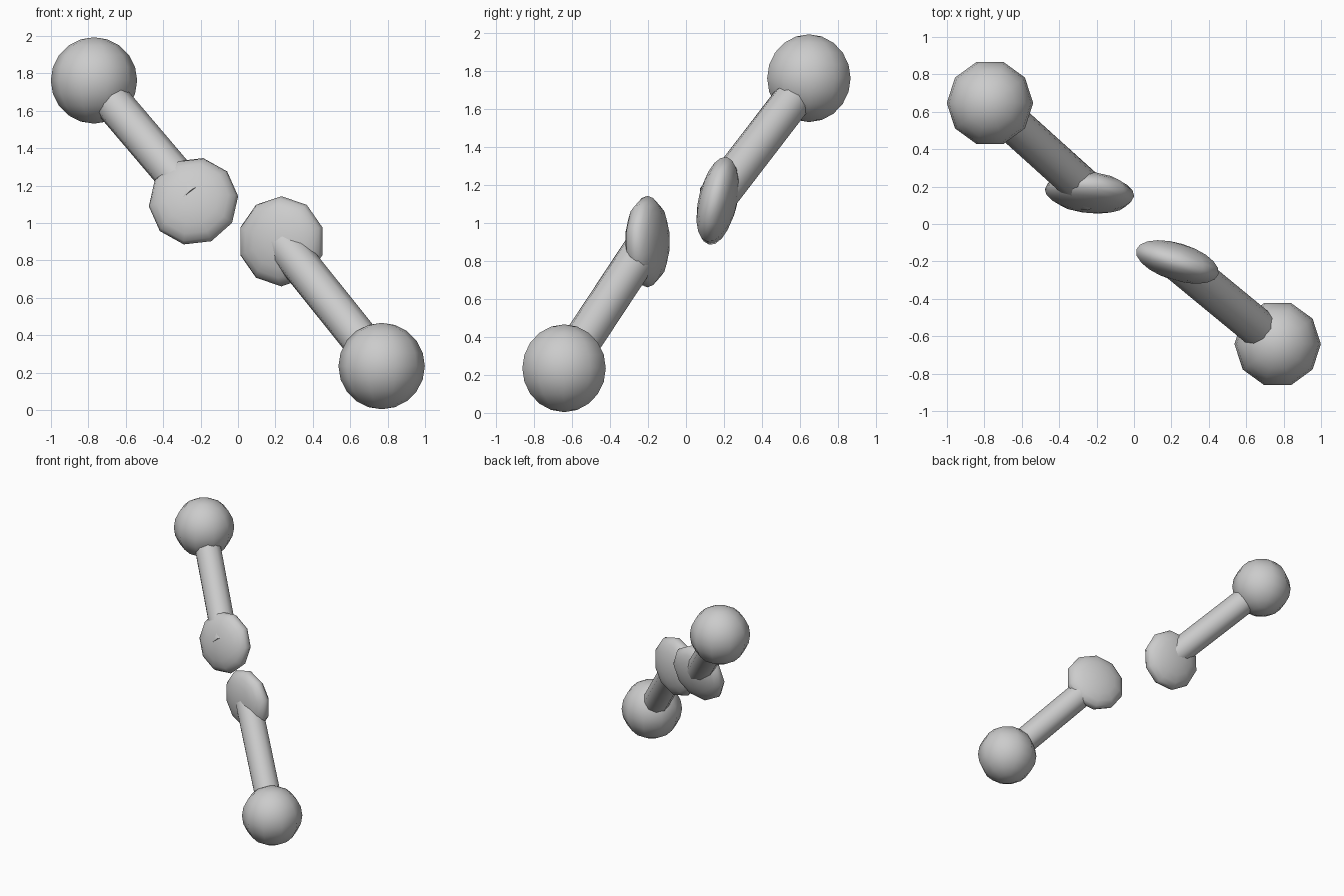
import bpy, bmesh
from math import atan2, radians
from mathutils import Vector, Matrix

if "Cube" in bpy.data.objects:
    bpy.data.objects.remove(bpy.data.objects["Cube"])

SIDES = 10


def finish(bm, name, matrix):
    bm.transform(matrix)
    mesh = bpy.data.meshes.new(name)
    bm.to_mesh(mesh)
    bm.free()
    mesh.shade_smooth()
    mesh.set_sharp_from_angle(angle=radians(60))
    obj = bpy.data.objects.new(name, mesh)
    bpy.context.collection.objects.link(obj)
    return obj


def frame(center, normal, toward):
    """Local z along normal, local x as near as possible to toward."""
    n = Vector(normal).normalized()
    u = Vector(toward)
    u = (u - n * u.dot(n)).normalized()
    m = Matrix((u, n.cross(u), n)).transposed().to_4x4()
    return Matrix.Translation(center) @ m


def ellipsoid(name, center, radius, half_height, normal=(0, 0, 1), toward=(1, 0, 0)):
    bm = bmesh.new()
    bmesh.ops.create_uvsphere(bm, u_segments=SIDES, v_segments=10, radius=1)
    # turn so that a widest corner lies on local x
    v = max(bm.verts, key=lambda v: v.co.xy.length).co
    turn = Matrix.Rotation(-atan2(v.y, v.x), 4, 'Z')
    scale = Matrix.Diagonal((radius, radius, half_height, 1))
    return finish(bm, name, frame(center, normal, toward) @ scale @ turn)


def rod(name, start, end, radius):
    start, end = Vector(start), Vector(end)
    bm = bmesh.new()
    bmesh.ops.create_cone(bm, cap_ends=True, segments=SIDES, radius1=radius,
                          radius2=radius, depth=(end - start).length)
    return finish(bm, name, frame((start + end) / 2, end - start, (1, 0, 0.3)))


# each limb: ball, disc centre, rod end, disc normal, direction of a disc corner
limbs = {
    "upper": ((-0.77, 0.647, 1.762), (-0.238, 0.168, 1.116), (-0.23, 0.16, 1.128),
              (-0.1, -0.97, 0.22), (0.238, 0, 0.023)),
    "lower": ((0.768, -0.642, 0.235), (0.232, -0.203, 0.902), (0.235, -0.203, 0.90),
              (0.29, 0.957, 0), (0, 0, 1)),
}

for side, (ball, disc, rod_end, normal, corner) in limbs.items():
    ellipsoid(side + "_ball", ball, 0.231, 0.231)                 # round end
    rod(side + "_rod", ball, rod_end, 0.103)                      # connecting rod
    ellipsoid(side + "_disc", disc, 0.241, 0.1, normal, corner)   # flattened pad
